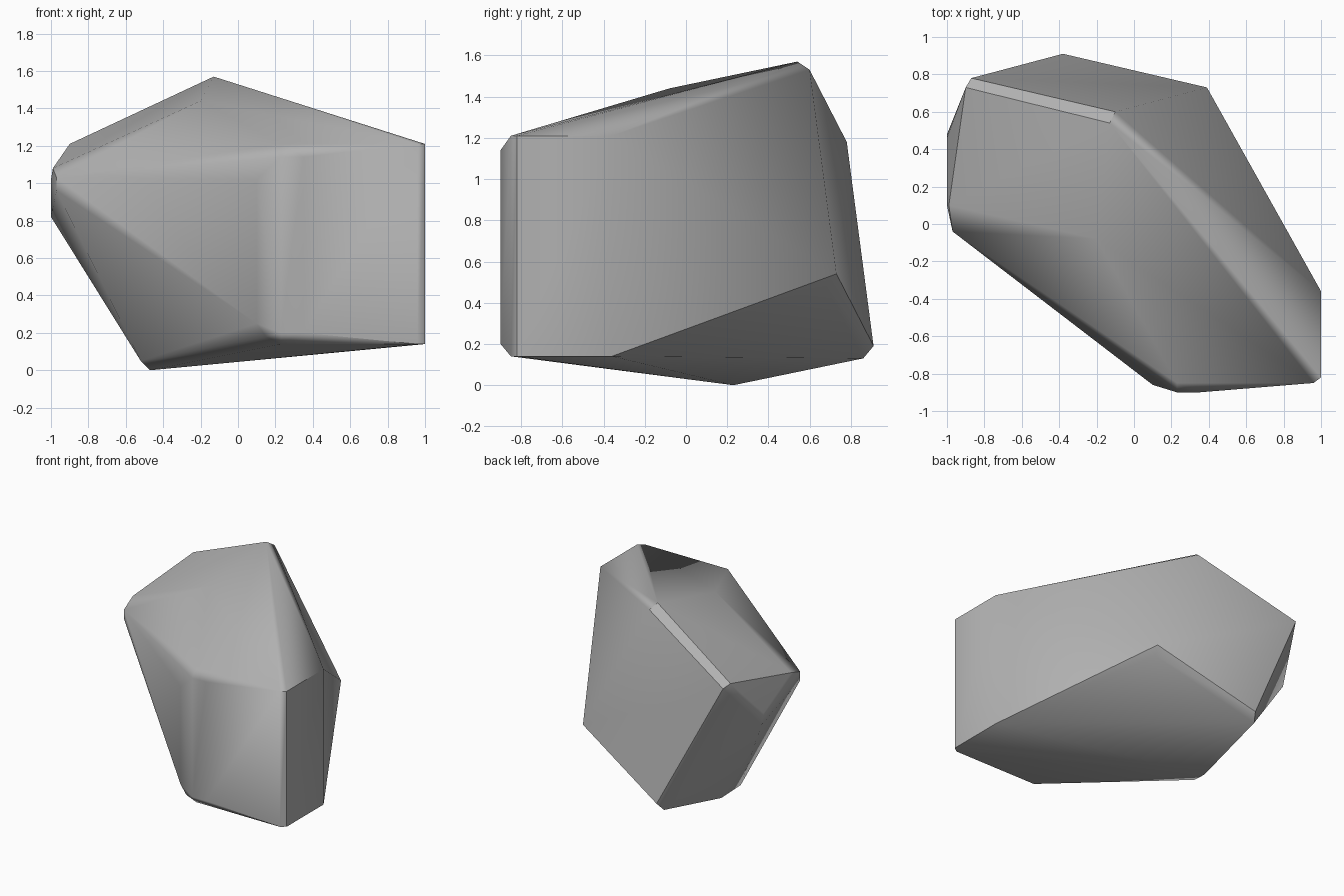
import bpy
import bmesh
import math
from mathutils import Vector

cube = bpy.data.objects.get("Cube")
if cube:
    bpy.data.objects.remove(cube, do_unlink=True)

# Stone material
stone = bpy.data.materials.new("stone grey")
stone.use_nodes = True
grey = (0.44, 0.44, 0.44, 1)
stone.diffuse_color = grey
stone.node_tree.nodes["Principled BSDF"].inputs["Base Color"].default_value = grey


def upright_edge(x, y, low, high):
    """Both ends of a vertical edge."""
    return [Vector((x, y, low)), Vector((x, y, high))]


def slab_corners(corner, side_a, side_b):
    """Four corners of a split, flat slab face."""
    c, a, b = Vector(corner), Vector(side_a), Vector(side_b)
    return [c, c + a, c + b, c + a + b]


points = []

# Upright block at the front, with chamfered corners
for edge in ((1, -0.36, 0.14, 1.21), (1, -0.82, 0.14, 1.21),
             (0.96, -0.85, 0.14, 1.21), (0.23, -0.85, 0.14, 1.21),
             (0.23, -0.90, 0.20, 1.14), (0.35, -0.90, 0.20, 1.14),
             (0.10, -0.86, 0.25, 1.02), (0.15, -0.86, 0.18, 1.10)):
    points += upright_edge(*edge)

# Broken flat face at the back, with narrow chamfers above and below
points += slab_corners((-0.10, 0.60, 1.53), (-0.77, 0.18, -0.35), (0.49, 0.13, -0.99))
points += [Vector(p) for p in ((-0.13, 0.54, 1.57), (-0.90, 0.73, 1.21),
                               (0.37, 0.68, 0.48), (-0.41, 0.86, 0.13))]

# Crown, left nose and underside
points += [Vector(p) for p in ((-0.20, -0.08, 1.44),
                               (-0.99, 0.10, 1.08), (-1, 0.10, 1.02),
                               (-0.97, -0.04, 1.03), (-0.97, -0.04, 0.96),
                               (-1, 0.48, 0.82), (-1, 0.46, 0.90),
                               (-0.47, 0.23, 0), (-0.52, 0.06, 0.05))]

# Wrap the corners into one solid
bm = bmesh.new()
for p in points:
    bm.verts.new(p)
hull = bmesh.ops.convex_hull(bm, input=bm.verts)
loose = {v for v in hull["geom_interior"] + hull["geom_unused"]
         if isinstance(v, bmesh.types.BMVert)}
bmesh.ops.delete(bm, geom=list(loose), context="VERTS")
bmesh.ops.dissolve_limit(bm, angle_limit=math.radians(1.5),
                         verts=bm.verts, edges=bm.edges)
bmesh.ops.recalc_face_normals(bm, faces=bm.faces)
mesh = bpy.data.meshes.new("rock")
bm.to_mesh(mesh)
bm.free()

rock = bpy.data.objects.new("rock", mesh)
bpy.context.collection.objects.link(rock)
mesh.materials.append(stone)

# Soft chamfers, sharp breaks
bpy.ops.object.select_all(action="DESELECT")
rock.select_set(True)
bpy.context.view_layer.objects.active = rock
bpy.ops.object.shade_smooth_by_angle(angle=math.radians(40))
weighted = rock.modifiers.new("even shading", "WEIGHTED_NORMAL")
weighted.keep_sharp = True
